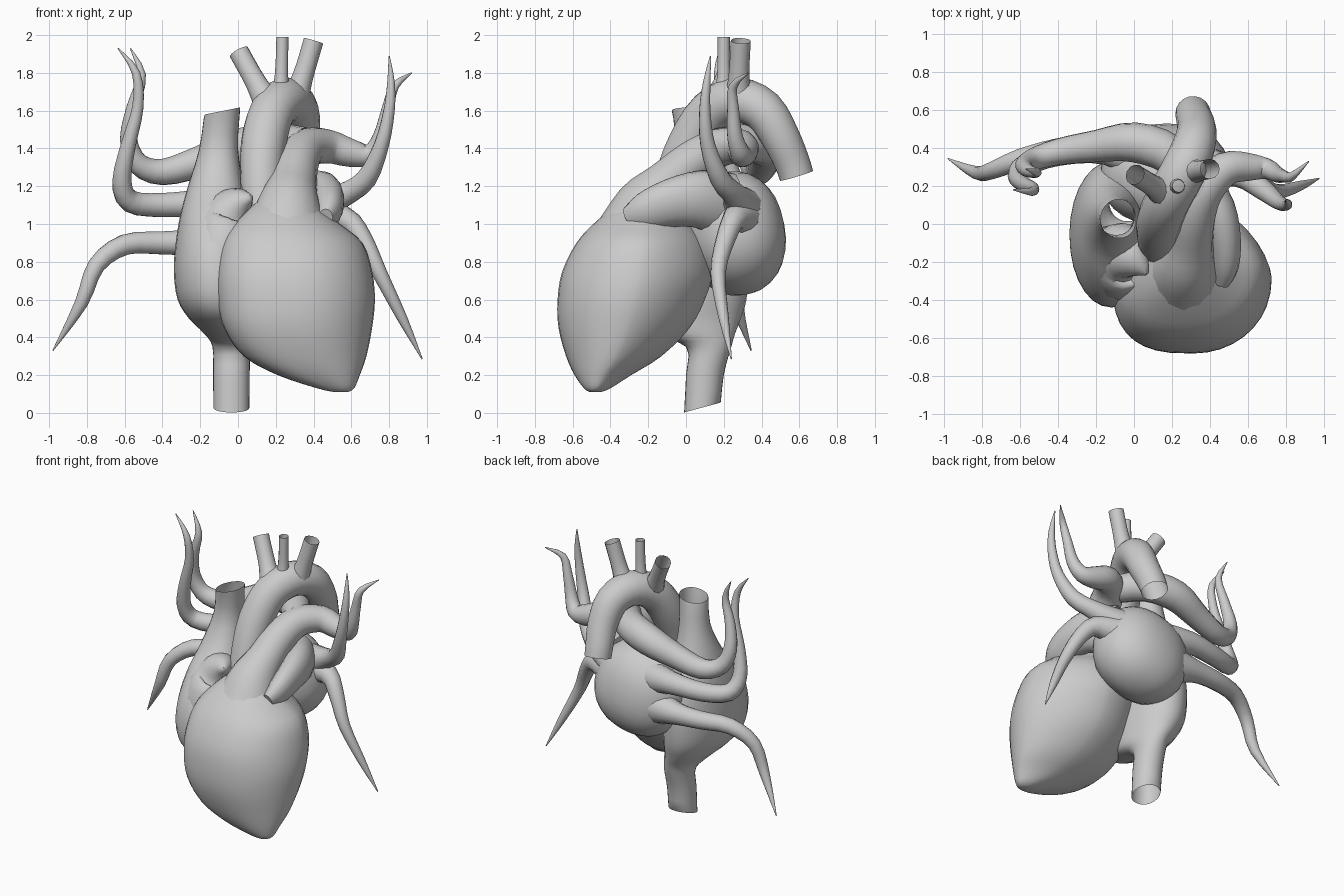
import bpy, bmesh, math
from mathutils import Vector

if "Cube" in bpy.data.objects:
    bpy.data.objects.remove(bpy.data.objects["Cube"])


def spline(keys, steps):
    """Catmull-Rom interpolation through rows of numbers."""
    out = []
    n = len(keys)
    for i in range(n - 1):
        a, b, c, d = (keys[max(i - 1, 0)], keys[i], keys[i + 1], keys[min(i + 2, n - 1)])
        for s in range(steps):
            t = s / steps
            out.append([0.5 * (2 * q + (r - p) * t + (2 * p - 5 * q + 4 * r - w) * t * t
                               + (3 * q - p - 3 * r + w) * t ** 3)
                        for p, q, r, w in zip(a, b, c, d)])
    out.append(list(keys[-1]))
    return out


def smooth(ob):
    bpy.ops.object.select_all(action='DESELECT')
    ob.select_set(True)
    bpy.context.view_layer.objects.active = ob
    bpy.ops.object.shade_smooth_by_angle(angle=math.radians(50))


def skin(name, rings, cap_start=False, cap_end=False):
    """Bridge a list of equal-sized rings into a smooth shell."""
    bm = bmesh.new()
    loops = [[bm.verts.new(p) for p in ring] for ring in rings]
    n = len(loops[0])
    for a, b in zip(loops, loops[1:]):
        for i in range(n):
            j = (i + 1) % n
            bm.faces.new((a[i], a[j], b[j], b[i]))
    if cap_start:
        bm.faces.new(loops[0][::-1])
    if cap_end:
        bm.faces.new(loops[-1])
    bmesh.ops.recalc_face_normals(bm, faces=bm.faces)
    me = bpy.data.meshes.new(name)
    bm.to_mesh(me)
    bm.free()
    ob = bpy.data.objects.new(name, me)
    bpy.context.collection.objects.link(ob)
    smooth(ob)
    return ob


def tube(name, keys, sides=12, steps=3, cap_end=False, flat=1.0):
    """Vessel along (x, y, z, radius) keys."""
    rows = spline(keys, steps)
    pts = [Vector(r[:3]) for r in rows]
    rings, u = [], None
    for i, p in enumerate(pts):
        t = (pts[min(i + 1, len(pts) - 1)] - pts[max(i - 1, 0)]).normalized()
        if u is None:
            u = t.orthogonal() if abs(t.x) > 0.9 else Vector((1, 0, 0))
        u = (u - t * u.dot(t)).normalized()
        v = t.cross(u)
        r = max(rows[i][3], 0.002)
        rings.append([p + u * (r * flat * math.cos(k * math.tau / sides))
                      + v * (r * math.sin(k * math.tau / sides)) for k in range(sides)])
    return skin(name, rings, False, cap_end)


def bulge(value, e):
    return math.copysign(abs(value) ** e, value)


def stack(name, keys, sides=28, steps=3, cap_start=False, quads=(1, 1, 1, 1), slant=(0, 0)):
    """Body from horizontal ovals (z, x0, x1, y0, y1); quads = squareness exponent per
    quadrant (back right, back left, front left, front right)."""
    rings = []
    for z, x0, x1, y0, y1 in spline(keys, steps):
        ring = []
        for k in range(sides):
            a = (k + .001) * math.tau / sides
            e = quads[int(a / (math.pi / 2)) % 4]
            ring.append(Vector(((x0 + x1) / 2 + (x1 - x0) / 2 * bulge(math.cos(a), e),
                                (y0 + y1) / 2 + (y1 - y0) / 2 * bulge(math.sin(a), e), z)))
        rings.append(ring)
    for p in rings[0]:
        p.z += slant[0] * p.y
    for p in rings[-1]:
        p.z += slant[1] * p.x
    return skin(name, rings, cap_start)


# Ventricles, narrowing upward into the outflow
stack("ventricles", [
    (.11, .51, .58, -.51, -.45), (.13, .42, .615, -.54, -.40), (.2, .21, .645, -.59, -.29),
    (.3, .03, .68, -.635, -.13), (.45, -.075, .71, -.675, .02), (.6, -.11, .725, -.68, .10),
    (.75, -.115, .71, -.655, .14), (.9, -.085, .66, -.58, .1), (1.0, -.02, .54, -.49, .03),
    (1.1, .08, .42, -.37, -.02), (1.17, .17, .37, -.25, -.05)], sides=36, cap_start=True,
    quads=(1.25, 1, .7, .98))

# Right atrium, continuous with both great veins (open ends)
stack("right_atrium_and_great_veins", [
    (0.005, -.13, .06, -.01, .18), (.2, -.132, .062, .0, .2), (.35, -.135, .065, .0, .24),
    (.42, -.18, .08, -.19, .26), (.5, -.26, .09, -.36, .29), (.6, -.32, .1, -.43, .32),
    (.75, -.34, .1, -.435, .33), (.9, -.33, .09, -.39, .32), (1.05, -.305, .06, -.29, .28),
    (1.2, -.265, .03, -.15, .21), (1.4, -.205, .0, -.06, .155), (1.615, -.175, .012, -.075, .13)],
    quads=(1, 1, .95, .9), slant=(.27, .2))

# Ear-like flaps of both atria
tube("right_auricle", [(-.1, -.2, .68, .2), (-.08, -.2, .87, .2), (-.055, -.16, 1.03, .165),
                       (.005, -.2, 1.11, .1), (.07, -.26, 1.14, .015)], sides=16, cap_end=True, flat=.9)
tube("left_auricle", [(.34, .2, 1.1, .18), (.43, .07, 1.13, .155), (.47, -.08, 1.11, .13),
                      (.475, -.22, 1.06, .105), (.46, -.31, 1.025, .06)], sides=14, cap_end=True, flat=.7)

# Left atrium at the back, a slightly boxy ball
bpy.ops.mesh.primitive_uv_sphere_add(segments=28, ring_count=16, radius=1, location=(.165, .26, .95))
la = bpy.context.object
la.name = "left_atrium"
for v in la.data.vertices:
    v.co = Vector((bulge(v.co.x, .9) * .34, bulge(v.co.y, .93) * .265, bulge(v.co.z, .9) * .325))
la.rotation_euler = (math.radians(10), math.radians(-14), 0)
smooth(la)

# Aorta and its three branches
tube("aorta", [(.14, -.14, .9, .11), (.125, -.07, 1.2, .11), (.135, .02, 1.42, .12),
               (.18, .13, 1.59, .12), (.255, .27, 1.655, .12), (.315, .41, 1.6, .113),
               (.33, .5, 1.46, .103), (.315, .56, 1.33, .095), (.31, .585, 1.255, .092)], sides=18)
for name, keys in {
    "arch_branch_right": [(.17, .15, 1.62, .085), (.1, .2, 1.74, .058), (.005, .26, 1.91, .055)],
    "arch_branch_middle": [(.22, .2, 1.65, .06), (.23, .2, 1.78, .036), (.235, .2, 1.99, .032)],
    "arch_branch_left": [(.29, .28, 1.64, .085), (.34, .28, 1.77, .056), (.4, .29, 1.97, .053)],
}.items():
    tube(name, keys)

# Pulmonary trunk running into the left artery, and the right artery behind the aorta
tube("pulmonary_trunk_left", [
    (.26, -.24, .98, .22), (.27, -.2, 1.1, .17), (.29, -.1, 1.21, .128), (.315, .04, 1.33, .115),
    (.37, .18, 1.405, .103),
    (.48, .29, 1.41, .09), (.6, .3, 1.375, .075), (.7, .29, 1.37, .055), (.755, .26, 1.46, .042),
    (.79, .25, 1.6, .032), (.83, .25, 1.73, .023), (.92, .33, 1.8, .003)], sides=16)
tube("pulmonary_artery_right", [
    (.36, .17, 1.42, .09), (.2, .36, 1.43, .105), (0, .43, 1.4, .105), (-.2, .41, 1.33, .085),
    (-.4, .38, 1.275, .07), (-.53, .34, 1.32, .058), (-.58, .31, 1.45, .046),
    (-.555, .28, 1.62, .035), (-.51, .27, 1.79, .023), (-.57, .29, 1.93, .003)], sides=14)

# Pulmonary veins, tapering to points
for name, keys in {
    "vein_left_upper": [(.36, .3, 1.08, .12), (.55, .26, 1.15, .067), (.68, .18, 1.24, .055),
                        (.76, .115, 1.42, .04), (.8, .1, 1.6, .03), (.81, .11, 1.75, .02),
                        (.8, .13, 1.89, .003)],
    "vein_left_lower": [(.36, .31, 1.02, .12), (.56, .26, 1.03, .067), (.66, .21, .92, .052),
                        (.75, .17, .74, .04), (.87, .2, .5, .027), (.975, .24, .285, .003)],
    "vein_right_upper": [(.1, .32, 1.08, .13), (-.15, .39, 1.11, .08), (-.4, .37, 1.1, .066),
                         (-.57, .31, 1.12, .06), (-.615, .25, 1.23, .05), (-.58, .21, 1.42, .04),
                         (-.53, .19, 1.62, .03), (-.54, .17, 1.8, .022), (-.635, .18, 1.93, .003)],
    "vein_right_lower": [(.08, .33, .9, .17), (-.08, .38, .9, .11), (-.22, .4, .9, .075),
                         (-.4, .39, .9, .063), (-.6, .34, .89, .056), (-.75, .28, .78, .046),
                         (-.83, .27, .58, .035), (-.98, .345, .33, .003)],
}.items():
    tube(name, keys)
